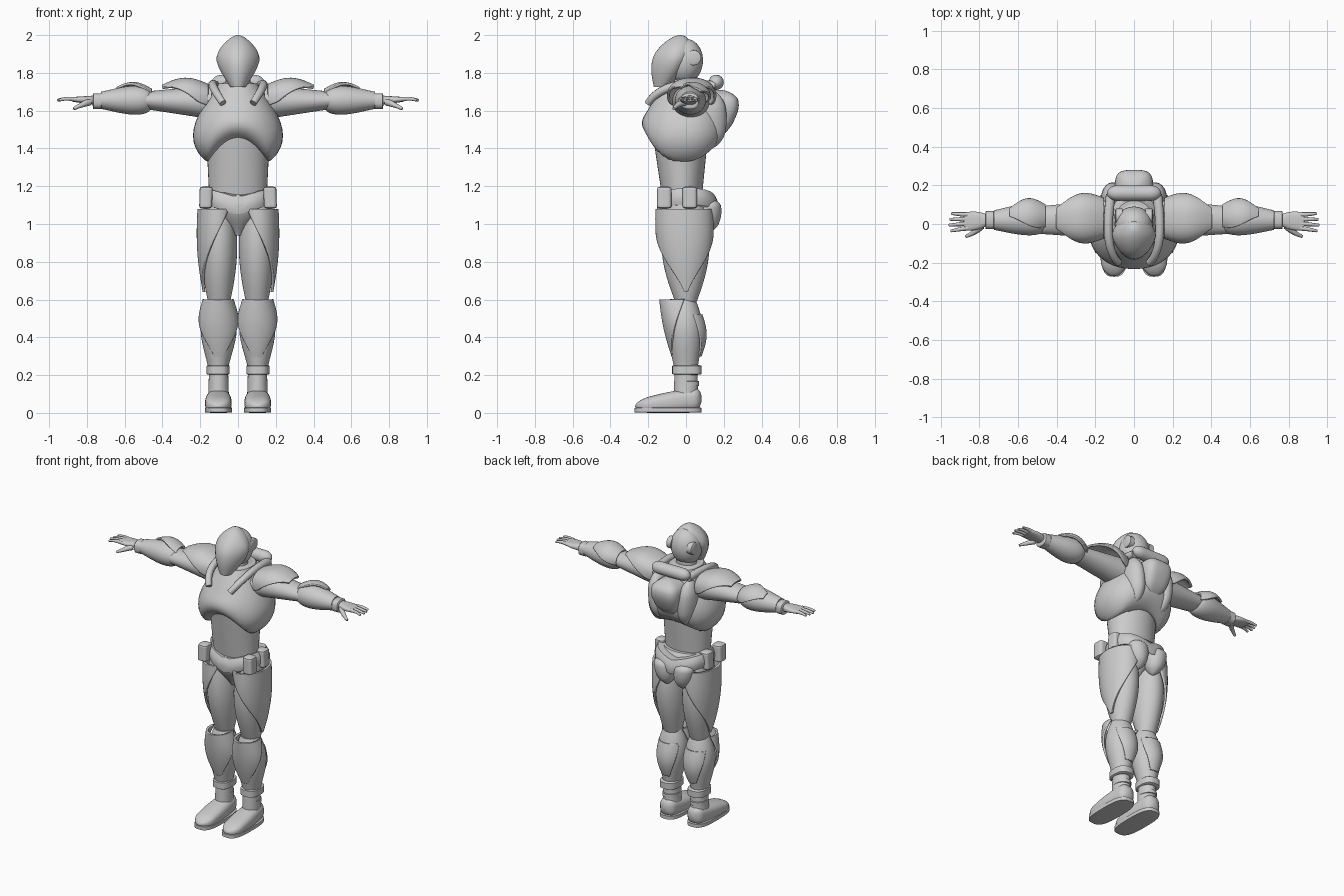
import bpy
import bmesh
from math import sin, cos, pi, sqrt, copysign, radians
from mathutils import Vector

default_cube = bpy.data.objects.get("Cube")
if default_cube:
    bpy.data.objects.remove(default_cube, do_unlink=True)

grey = bpy.data.materials.new("plain grey")
grey.use_nodes = True
grey.diffuse_color = (0.6, 0.6, 0.6, 1)
grey.node_tree.nodes["Principled BSDF"].inputs["Base Color"].default_value = grey.diffuse_color

FRONT, BACK, UP = -pi / 2, pi / 2, pi / 2


def finish(obj, mirror=False, thickness=0):
    """Link an object, give it the material, modifiers and smooth shading."""
    bpy.context.collection.objects.link(obj)
    obj.data.materials.append(grey)
    if thickness:
        solid = obj.modifiers.new("thickness", "SOLIDIFY")
        solid.thickness = thickness
        solid.offset = 0
    if mirror:
        obj.modifiers.new("mirror", "MIRROR")
    bpy.ops.object.select_all(action="DESELECT")
    obj.select_set(True)
    bpy.context.view_layer.objects.active = obj
    if obj.type == "MESH":
        bpy.ops.object.shade_smooth_by_angle(angle=radians(40))


def end_rounding(u, rounding):
    """Shrink factor that rounds off the two ends of a part."""
    factor = 1
    for distance, length in zip((u, 1 - u), rounding):
        if distance < length:
            factor *= max(0.05, sqrt(1 - (1 - distance / length) ** 2))
    return factor


def part(name, start, end, size, tip=None, bulge=(0, 0), peak=1, power=2, rounding=(0, 0),
         mirror=True, warp=None, facing=0, arc=None, rings=18, sides=40):
    """Sweep an oval from start to end, swelling between; an arc leaves an open plate."""
    start, end, size, bulge = Vector(start), Vector(end), Vector(size), Vector(bulge)
    tip = Vector(tip) if tip else size
    span = [abs(value) for value in end - start]
    axis = span.index(max(span))
    across = [i for i in range(3) if i != axis]
    bm = bmesh.new()
    loops = []
    for i in range(rings + 1):
        u = (1 - cos(pi * i / rings)) / 2
        centre = start.lerp(end, u)
        radii = (size.lerp(tip, u) + bulge * sin(pi * u ** peak)) * end_rounding(u, rounding)
        spread = arc[0] + (arc[1] - arc[0]) * u if arc else pi
        loop = []
        for k in range(sides):
            angle = facing + spread * (2 * k / (sides - 1 if arc else sides) - 1)
            point = centre.copy()
            for j, wave in enumerate((cos(angle), sin(angle))):
                point[across[j]] += radii[j] * copysign(abs(wave) ** (2 / power), wave)
            loop.append(bm.verts.new(warp(*point) if warp else point))
        loops.append(loop)
    for low, high in zip(loops, loops[1:]):
        for k in range(sides - 1 if arc else sides):
            n = (k + 1) % sides
            bm.faces.new((low[k], low[n], high[n], high[k]))
    if not arc:
        bm.faces.new(loops[0])
        bm.faces.new(loops[-1])
    bmesh.ops.recalc_face_normals(bm, faces=bm.faces)
    mesh = bpy.data.meshes.new(name)
    bm.to_mesh(mesh)
    bm.free()
    finish(bpy.data.objects.new(name, mesh), mirror, 0.014 if arc else 0)


def tube(name, points, thick, thin):
    """Round tapering tube, built on both sides of the body."""
    curve = bpy.data.curves.new(name, "CURVE")
    curve.dimensions = "3D"
    curve.bevel_depth = 1
    curve.bevel_resolution = 3
    curve.use_fill_caps = True
    for side in (1, -1):
        spline = curve.splines.new("NURBS")
        spline.points.add(len(points) - 1)
        spline.use_endpoint_u = True
        spline.order_u = 3
        for i, (x, y, z) in enumerate(points):
            spline.points[i].co = (x * side, y, z, 1)
            spline.points[i].radius = thick + (thin - thick) * i / (len(points) - 1)
    finish(bpy.data.objects.new(name, curve))


def wedge(x, y, z):
    """Narrow the front of the face mask to a soft keel."""
    return x * (1 - 0.35 * max(0, min(1, (-y - 0.06) / 0.12))), y, z


def arch(x, y, z):
    """Lift the lower chest edge in the middle, more at the front."""
    fade = max(0, min(1, (1.6 - z) / 0.27))
    height = 0.12 if y < 0 else 0.06
    return x, y, z + fade * height * max(0, 1 - (x / 0.16) ** 2)


def sag(x, y, z):
    """Let the belt dip towards the middle."""
    return x, y, z - 0.05 * max(0, 1 - abs(x) / 0.17)


# Head and neck
part("skull", (0, -.01, 1.74), (0, 0, 1.98), (.1, .095), rounding=(.5, .5), mirror=False)
part("face_mask", (0, -.13, 1.725), (0, -.03, 2), (.05, .04), (.08, .09), bulge=(.05, .035),
     rounding=(0, .5), power=2.2, warp=wedge, mirror=False)
part("ear_disc", (.06, .04, 1.88), (.1, .04, 1.88), (.04, .04), rounding=(0, .2))
part("neck", (0, -.01, 1.66), (0, 0, 1.82), (.075, .07), (.06, .06), mirror=False)

# Torso
part("abdomen", (0, -.02, 1.1), (0, -.03, 1.5), (.15, .1), (.17, .15), mirror=False)
part("chest_armour", (0, -.02, 1.33), (0, 0, 1.745), (.16, .13), (.1, .12), bulge=(.1, .095),
     peak=.75, power=2.2, warp=arch, mirror=False)
part("collar", (0, 0, 1.67), (0, 0, 1.76), (.13, .15), (.1, .12), rounding=(.3, .4), mirror=False)

# Back pack, pods, crossbar and straps
part("back_pack", (0, .16, 1.46), (0, .18, 1.71), (.07, .06), (.07, .07), bulge=(.03, .04),
     power=3.5, rounding=(.3, .2), peak=1.5, mirror=False)
part("pack_pod", (.1, .13, 1.4), (.12, .13, 1.71), (.04, .06), bulge=(.02, .025), rounding=(.3, .3))
part("pack_crossbar", (-.14, .16, 1.75), (.14, .16, 1.75), (.04, .04), rounding=(.2, .2), mirror=False)
tube("shoulder_strap", [(.08, -.2, 1.64), (.12, -.16, 1.7), (.14, 0, 1.75), (.12, .15, 1.73)], .02, .026)

# Arms
part("upper_arm", (.14, .025, 1.645), (.5, .02, 1.655), (.1, .09), (.07, .045))
part("shoulder_pad", (.16, .03, 1.665), (.4, .03, 1.66), (.1, .07), (.08, .07), bulge=(.035, .035),
     power=2.4, facing=UP, arc=(2, .6))
part("gauntlet", (.465, .025, 1.655), (.725, .02, 1.655), (.06, .05), (.05, .045),
     bulge=(.025, .028), peak=.6)
part("elbow_guard", (.46, .035, 1.66), (.64, .03, 1.67), (.06, .05), (.06, .05),
     bulge=(.035, .03), facing=pi / 3, arc=(1.4, .4))
part("wrist_cuff", (.72, .02, 1.65), (.77, .02, 1.65), (.047, .042), power=2.6, rounding=(.1, .1))

# Hands
part("palm", (.76, .02, 1.655), (.88, .013, 1.66), (.03, .025), (.045, .012), bulge=(.01, 0), power=2.6)
for i, name in enumerate(("little", "ring", "middle", "index")):
    base, spread, reach = .048 - .023 * i, .054 - .03 * i, .96 - .01 * abs(i - 1.7)
    tube(name + "_finger", [(.86, base, 1.66), (.91, (base + spread) / 2, 1.668),
                            (reach, spread, 1.655)], .013, .007)
tube("thumb", [(.79, -.01, 1.645), (.82, -.045, 1.635), (.87, -.065, 1.61)], .02, .008)

# Hips
part("pelvis", (0, -.02, .94), (0, 0, 1.18), (.02, .05), (.15, .11), bulge=(.06, .06), peak=1.3, mirror=False)
part("belt", (0, .01, 1.1), (0, .01, 1.19), (.18, .16), (.17, .145), bulge=(.01, .01),
     power=2.3, warp=sag, mirror=False)
for name, y in (("front_pouch", -.115), ("side_pouch", .02)):
    part(name, (.172, y, 1.08), (.168, y, 1.2), (.034, .038), power=4, rounding=(.1, .1))
part("rear_plate", (.06, .11, .95), (.08, .13, 1.13), (.03, .04), (.06, .05), bulge=(.02, .02),
     rounding=(.3, .2))

# Legs
part("thigh", (.1, 0, .57), (.1, -.005, 1.12), (.055, .05), (.075, .1), bulge=(.03, .05))
part("thigh_plate", (.11, 0, .64), (.11, -.01, 1.08), (.07, .07), (.098, .145), bulge=(.015, .03),
     arc=(.1, 2.2))
part("shin", (.105, 0, .22), (.1, -.01, .6), (.05, .06), (.06, .06), bulge=(.04, .035), peak=1.3)
part("shin_guard", (.1, -.01, .3), (.105, -.04, .6), (.06, .06), (.075, .095), bulge=(.035, .01),
     facing=FRONT, arc=(.4, 1.9))
part("calf_guard", (.1, .01, .3), (.1, .01, .52), (.055, .065), (.075, .07), bulge=(.02, .025),
     facing=BACK, arc=(.5, 1.2))

# Feet
part("ankle", (.103, 0, .08), (.103, 0, .24), (.055, .065), (.05, .06))
part("ankle_cuff", (.105, .005, .2), (.105, .005, .255), (.061, .078), power=2.6, rounding=(.1, .1))
part("ankle_band", (.103, .005, .14), (.103, .005, .17), (.054, .065), rounding=(.1, .1))
part("boot", (.103, .083, .075), (.105, -.27, .035), (.05, .06), (.06, .03), bulge=(.015, .01),
     power=2.6, rounding=(.1, .2))
part("sole", (.103, -.095, 0), (.103, -.095, .03), (.072, .178), power=3, rounding=(.1, .1))
